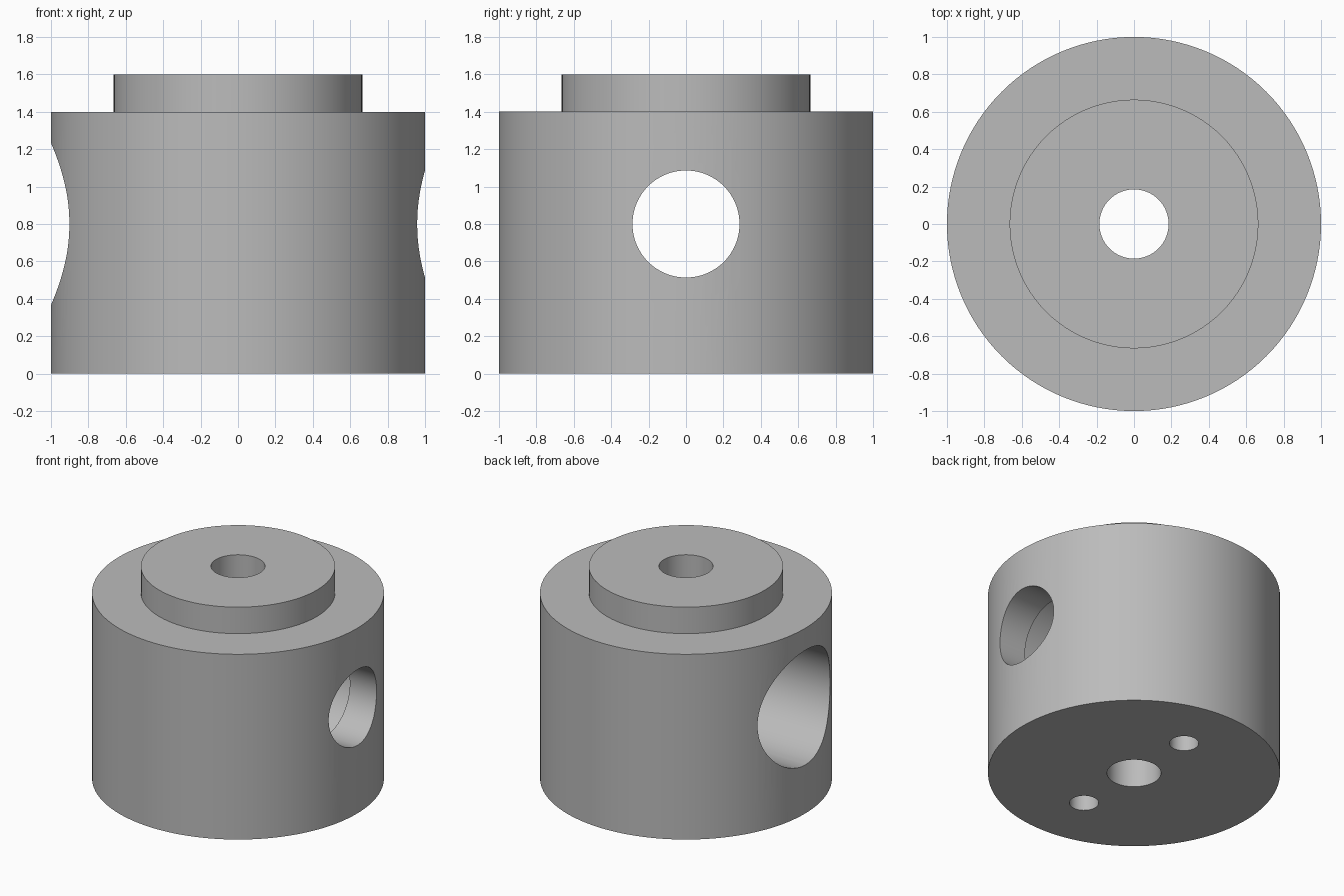
import bpy
import bmesh
from mathutils import Matrix, Vector

if "Cube" in bpy.data.objects:
    bpy.data.objects.remove(bpy.data.objects["Cube"], do_unlink=True)

grey = bpy.data.materials.new("machined grey")
grey.use_nodes = True
grey.diffuse_color = (0.5, 0.5, 0.5, 1)
grey.node_tree.nodes["Principled BSDF"].inputs["Base Color"].default_value = grey.diffuse_color


def cylinder(name, radius, start, end, sides=96):
    """Closed cylinder running between two points."""
    start, end = Vector(start), Vector(end)
    axis = end - start
    turn = axis.to_track_quat('Z', 'Y').to_matrix().to_4x4()
    bm = bmesh.new()
    bmesh.ops.create_cone(bm, cap_ends=True, segments=sides, radius1=radius, radius2=radius,
                          depth=axis.length, matrix=Matrix.Translation((start + end) / 2) @ turn)
    mesh = bpy.data.meshes.new(name)
    bm.to_mesh(mesh)
    bm.free()
    mesh.materials.append(grey)
    obj = bpy.data.objects.new(name, mesh)
    bpy.context.collection.objects.link(obj)
    return obj


def combine(target, tool, operation):
    """Apply a boolean and discard the tool."""
    tool.hide_render = True
    mod = target.modifiers.new(tool.name, 'BOOLEAN')
    mod.object, mod.operation, mod.solver = tool, operation, 'EXACT'
    bpy.context.view_layer.update()
    result = bpy.data.meshes.new_from_object(target.evaluated_get(bpy.context.evaluated_depsgraph_get()))
    target.modifiers.clear()
    target.data = result
    bpy.data.objects.remove(tool, do_unlink=True)


# Round body with a raised boss on top
AXIS_Z = 0.8
body = cylinder("bored_body", 1.0, (0, 0, 0), (0, 0, 1.4), 128)
combine(body, cylinder("boss", 0.665, (0, 0, 1.0), (0, 0, 1.6)), 'UNION')

# Wide side bore from the right, stepping down to a narrow exit on the left
cutters = [
    cylinder("wide_bore", 0.433, (-1.2, 0, AXIS_Z), (0.735, 0, AXIS_Z)),
    cylinder("narrow_bore", 0.286, (0.5, 0, AXIS_Z), (1.2, 0, AXIS_Z)),
    cylinder("centre_hole", 0.185, (0, 0, -0.2), (0, 0, 1.8)),
]
# Two blind fixing holes in the underside
for side in (-1, 1):
    y = 0.533 * side
    cutters.append(cylinder("fixing_hole", 0.1, (0, y, -0.2), (0, y, 0.5), 48))
for cutter in cutters:
    combine(body, cutter, 'DIFFERENCE')

# Smooth curved walls, sharp rims
bpy.ops.object.select_all(action='DESELECT')
body.select_set(True)
bpy.context.view_layer.objects.active = body
bpy.ops.object.shade_smooth_by_angle(angle=0.6)
